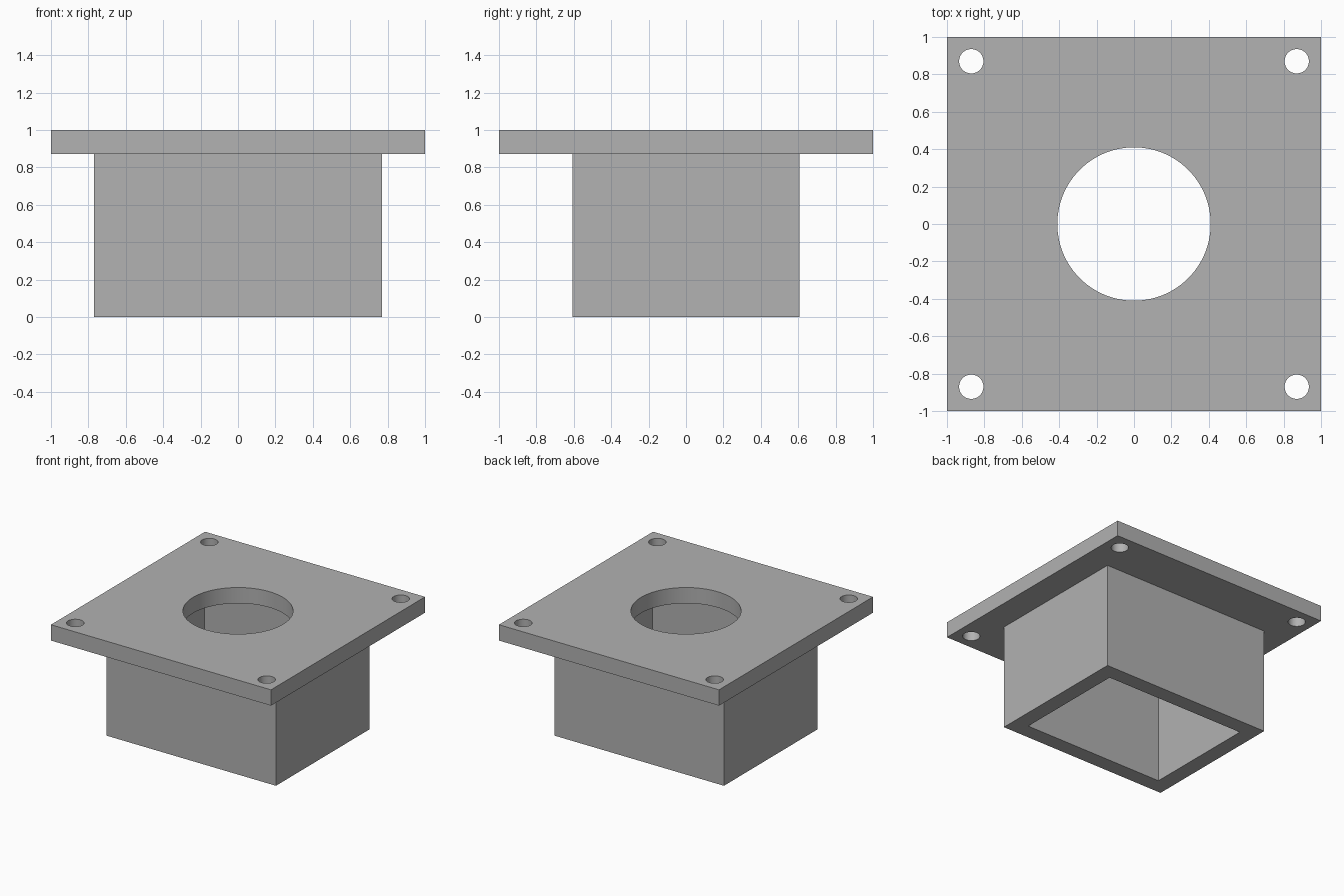
import bpy
import math

cube = bpy.data.objects.get("Cube")
if cube:
    bpy.data.objects.remove(cube, do_unlink=True)

# Main dimensions
PLATE_HALF, PLATE_BOTTOM, TOP = 1.0, 0.87, 1.0
SOCKET_X, SOCKET_Y, WALL = 0.77, 0.607, 0.13
BORE_RADIUS = 0.41
BOLT_OFFSET, BOLT_RADIUS = 0.87, 0.065

# Single plain grey
GREY = (0.445, 0.445, 0.445, 1.0)
grey = bpy.data.materials.new("plain grey")
grey.use_nodes = True
grey.diffuse_color = GREY
shader = next(n for n in grey.node_tree.nodes if n.type == "BSDF_PRINCIPLED")
shader.inputs["Base Color"].default_value = GREY


def finish(name):
    obj = bpy.context.object
    obj.name = name
    bpy.ops.object.transform_apply(location=True, rotation=True, scale=True)
    obj.data.materials.append(grey)
    return obj


def box(name, half_x, half_y, low, high):
    bpy.ops.mesh.primitive_cube_add(size=2, location=(0, 0, (low + high) / 2))
    bpy.context.object.scale = (half_x, half_y, (high - low) / 2)
    return finish(name)


def cylinder(name, x, y, radius, low, high, sides):
    bpy.ops.mesh.primitive_cylinder_add(
        vertices=sides, radius=radius, depth=high - low,
        location=(x, y, (low + high) / 2))
    return finish(name)


def combine(target, tool, operation):
    """Apply one boolean and discard the tool."""
    tool.hide_render = True
    mod = target.modifiers.new(operation.lower(), "BOOLEAN")
    mod.operation = operation
    mod.solver = "EXACT"
    mod.object = tool
    bpy.context.view_layer.objects.active = target
    bpy.ops.object.modifier_apply(modifier=mod.name)
    bpy.data.objects.remove(tool, do_unlink=True)


# Square mounting plate fused to the rectangular socket below it
flange = box("flanged_socket", PLATE_HALF, PLATE_HALF, PLATE_BOTTOM, TOP)
socket = box("socket_block", SOCKET_X, SOCKET_Y, 0, (PLATE_BOTTOM + TOP) / 2)
combine(flange, socket, "UNION")

# Socket cavity, open at the bottom
cavity = box("cavity_cutter", SOCKET_X - WALL, SOCKET_Y - WALL, -0.1, PLATE_BOTTOM)
combine(flange, cavity, "DIFFERENCE")

# Central bore through the plate
bore = cylinder("bore_cutter", 0, 0, BORE_RADIUS, PLATE_BOTTOM - 0.1, TOP + 0.1, 96)
combine(flange, bore, "DIFFERENCE")

# Corner bolt holes
for sx in (-1, 1):
    for sy in (-1, 1):
        hole = cylinder("bolt_hole_cutter", sx * BOLT_OFFSET, sy * BOLT_OFFSET,
                        BOLT_RADIUS, PLATE_BOTTOM - 0.1, TOP + 0.1, 48)
        combine(flange, hole, "DIFFERENCE")

# Smooth hole walls, crisp edges
bpy.ops.object.select_all(action="DESELECT")
flange.select_set(True)
bpy.context.view_layer.objects.active = flange
bpy.ops.object.shade_smooth_by_angle(angle=math.radians(30))
